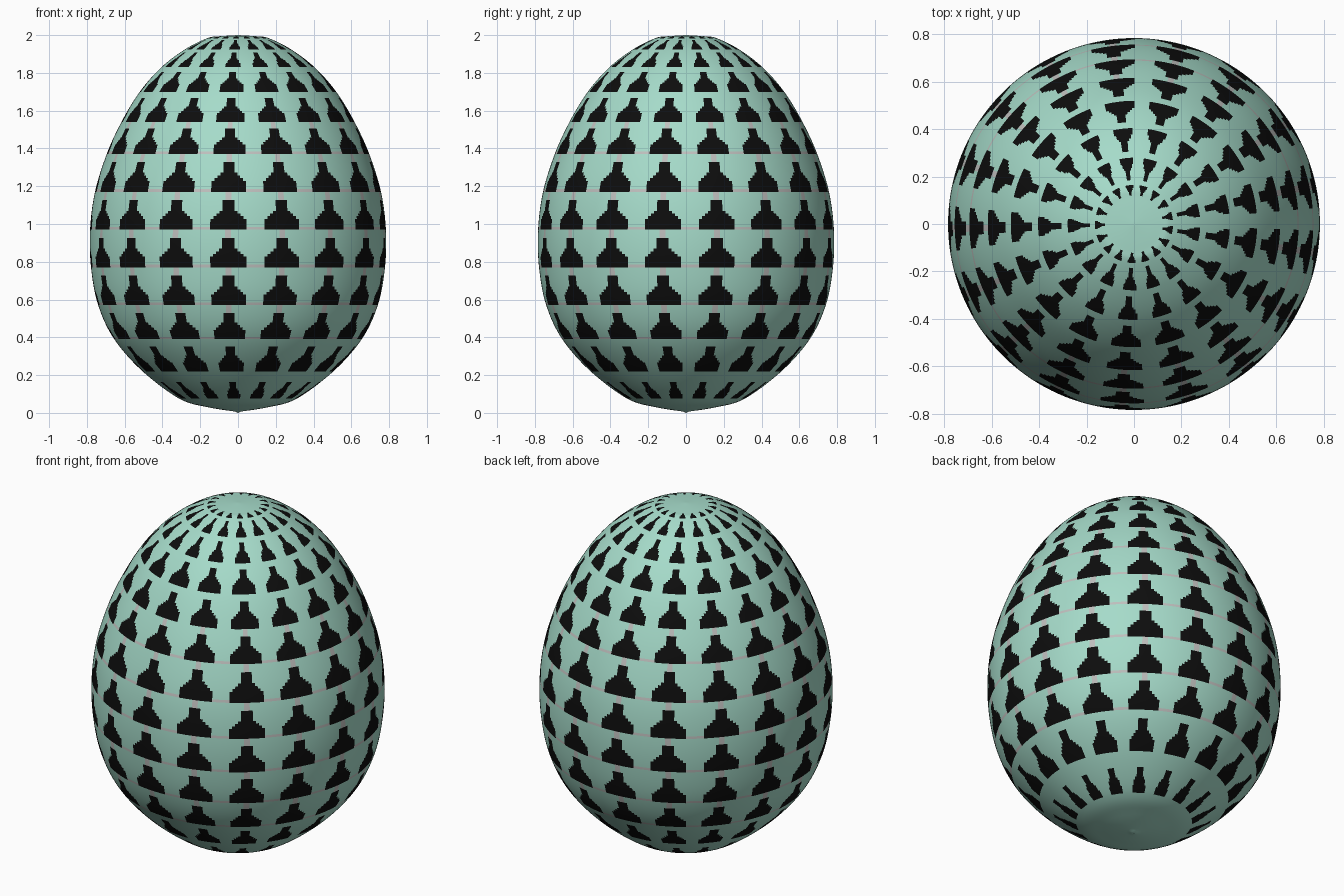
import bpy, bmesh, math

if "Cube" in bpy.data.objects:
    bpy.data.objects.remove(bpy.data.objects["Cube"])

COLS = 17                        # motifs around the egg
PER_COL = 18                     # faces across one motif cell
PER_ROW = 14                     # faces up one motif cell
PHASE = math.radians(181.5)      # direction of motif column 0

# (radius, height): each point from FIRST to LAST is the base of a motif row
PROFILE = [(0, 0.005), (0.16, 0.03),
           (0.31, 0.075), (0.505, 0.22), (0.655, 0.39), (0.74, 0.57), (0.778, 0.77),
           (0.783, 0.97), (0.757, 1.17), (0.695, 1.37), (0.617, 1.54), (0.52, 1.70),
           (0.405, 1.83), (0.28, 1.925), (0.165, 1.983),
           (0.11, 1.993), (0, 2.0)]
FIRST, LAST = 2, 14


def make_material(name, rgb):
    m = bpy.data.materials.new(name)
    m.diffuse_color = (*rgb, 1)
    m.use_nodes = True
    m.node_tree.nodes["Principled BSDF"].inputs["Base Color"].default_value = m.diffuse_color
    return m


def curve(i, t):
    """Smooth profile between points i and i+1."""
    n = len(PROFILE) - 1
    p0, p1, p2, p3 = (PROFILE[min(max(k, 0), n)] for k in (i - 1, i, i + 1, i + 2))
    return [0.5 * (2 * b + (c - a) * t + (2 * a - 5 * b + 4 * c - d) * t * t
                   + (3 * b - a - 3 * c + d) * t ** 3)
            for a, b, c, d in zip(p0, p1, p2, p3)]


def half_width(v, base):
    """Half width of the bell shaped motif at height v of its cell."""
    stem = 0.085
    if v < 0.22:
        return base
    if v < 0.52:
        k = (v - 0.22) / 0.30
        return base + (stem + 0.015 - base) * k
    return stem


def pick_colour(i, u, v):
    """0 shell, 1 dark motif, 2 pale joint; u in -0.5..0.5, v in 0..1."""
    if not FIRST <= i <= LAST:
        return 0
    base = 0.26 if i == FIRST or i >= LAST - 2 else 0.34
    top = 0.66 if i == FIRST else 0.78
    if v < top and abs(u) < half_width(v, base):
        return 1
    if 4 <= i <= 9:
        if v > top and abs(u) < 0.08:
            return 2
        if v < 0.07:
            return 2
    return 0


# Egg shell, turned around z with the motif cut into its faces
bm = bmesh.new()
levels = []
for i in range(len(PROFILE) - 1):
    n = PER_ROW if FIRST <= i < LAST else 6
    levels += [(i, k / n, (k + 0.5) / n) for k in range(n)]

count = COLS * PER_COL
rings = []
for i, t, _ in levels[1:]:
    r, z = curve(i, t)
    ring = []
    for j in range(count):
        a = PHASE + (j / PER_COL - 0.5) * math.tau / COLS
        ring.append(bm.verts.new((r * math.cos(a), r * math.sin(a), z)))
    rings.append(ring)
bottom = bm.verts.new((0, 0, 0.0))
top = bm.verts.new((0, 0, 2.0))

for j in range(count):
    k = (j + 1) % count
    u = (j % PER_COL + 0.5) / PER_COL - 0.5
    bm.faces.new((bottom, rings[0][k], rings[0][j]))
    bm.faces.new((top, rings[-1][j], rings[-1][k]))
    for n in range(len(rings) - 1):
        f = bm.faces.new((rings[n][j], rings[n][k], rings[n + 1][k], rings[n + 1][j]))
        i, _, mid = levels[n + 1]
        f.material_index = pick_colour(i, u, mid)
for f in bm.faces:
    f.smooth = True

mesh = bpy.data.meshes.new("egg_shell")
bm.to_mesh(mesh)
bm.free()
for m in (make_material("mint_shell", (0.38, 0.71, 0.59)),
          make_material("black_motif", (0.004, 0.004, 0.004)),
          make_material("pale_grey_joint", (0.52, 0.52, 0.51))):
    mesh.materials.append(m)
egg = bpy.data.objects.new("egg_shell", mesh)
bpy.context.collection.objects.link(egg)
